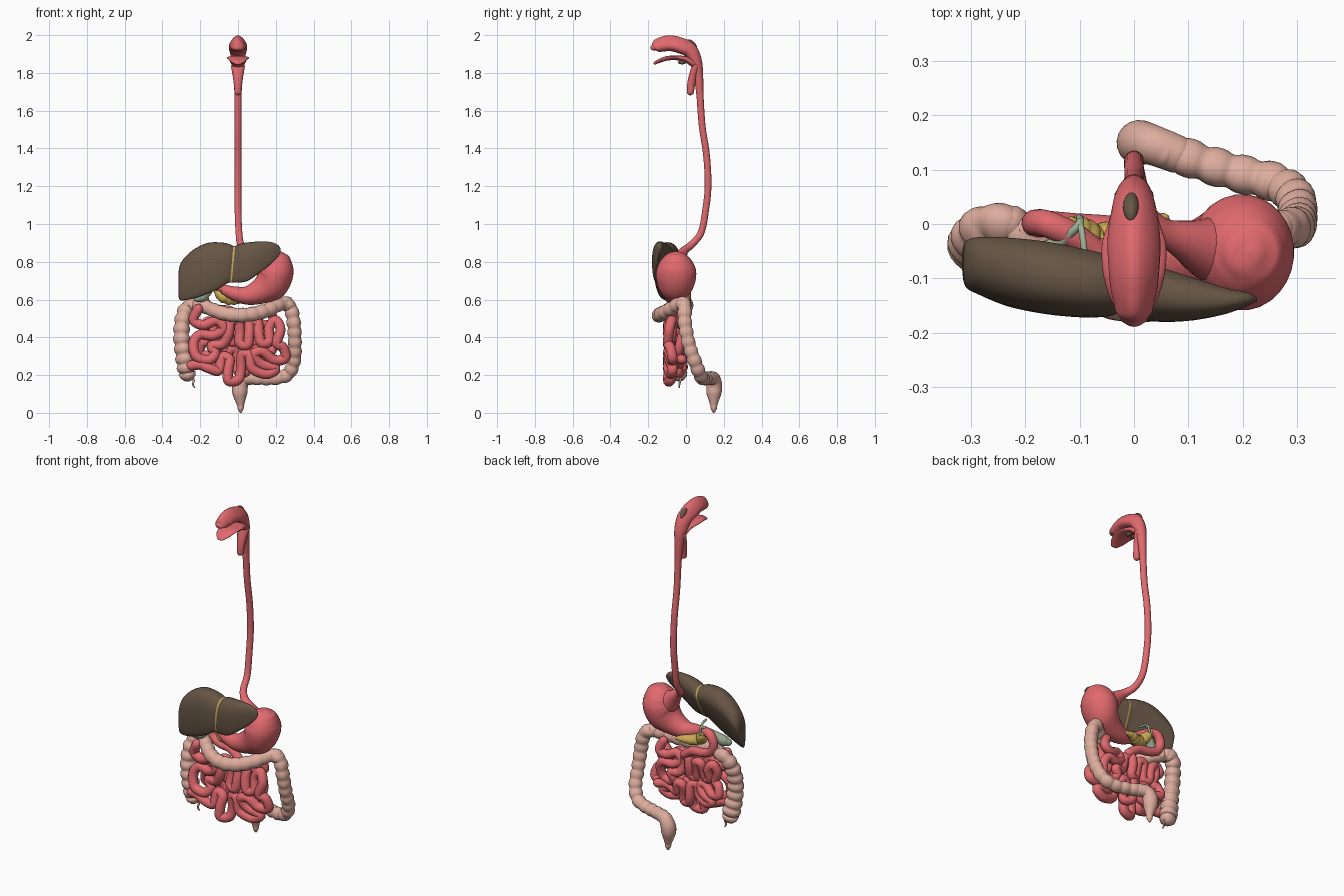
import bpy, bmesh, math
from mathutils import Vector


def material(name, rgb):
    m = bpy.data.materials.new(name)
    m.diffuse_color = (*rgb, 1)
    return m


RED = material("red tissue", (0.75, 0.142, 0.155))
COLON = material("pale pink", (0.73, 0.42, 0.34))
BROWN = material("dark brown", (0.135, 0.092, 0.06))
YELLOW = material("mustard", (0.60, 0.42, 0.09))
GREEN = material("sage green", (0.36, 0.46, 0.31))


def spline(points, steps):
    """Catmull-Rom sampling of equal-length tuples."""
    p = [points[0]] + list(points) + [points[-1]]
    out = []
    for i in range(1, len(p) - 2):
        for s in range(steps):
            t = s / steps
            out.append([0.5 * (2 * b + (c - a) * t + (2 * a - 5 * b + 4 * c - d) * t * t
                               + (3 * b - a - 3 * c + d) * t ** 3)
                        for a, b, c, d in zip(*p[i - 1:i + 3])])
    return out + [list(points[-1])]


def loft(name, rings, mats, rule=None):
    """Skin closed rings, cap both ends, shade smooth."""
    bm = bmesh.new()
    vs = [[bm.verts.new(co) for co in ring] for ring in rings]
    n = len(vs[0])
    for a, b in zip(vs, vs[1:]):
        for j in range(n):
            bm.faces.new((a[j], a[(j + 1) % n], b[(j + 1) % n], b[j]))
    bm.faces.new(vs[0])
    bm.faces.new(vs[-1])
    bmesh.ops.recalc_face_normals(bm, faces=bm.faces)
    for f in bm.faces:
        f.smooth = True
        if rule:
            f.material_index = rule(f.calc_center_median())
    me = bpy.data.meshes.new(name)
    bm.to_mesh(me)
    bm.free()
    for m in mats:
        me.materials.append(m)
    ob = bpy.data.objects.new(name, me)
    bpy.context.collection.objects.link(ob)
    return ob


def tube(name, points, mat, steps=8, sides=14, pouch=0, spacing=0.05, crest=0, round_ends=True):
    """Tube through (x, y, z, radius, x_stretch).
    pouch adds bulges along it, crest narrows its upper side."""
    pts = spline([tuple(p) + (1,) * (5 - len(p)) for p in points], steps)
    pos = [Vector(p[:3]) for p in pts]
    rad = [max(p[3], 0.001) for p in pts]
    wid = [p[4] for p in pts]
    length = 0
    for i in range(1, len(pos)):
        length += (pos[i] - pos[i - 1]).length
        rad[i] *= 1 - pouch * abs(math.cos(math.pi * length / spacing)) ** 4
    d0, d1 = (pos[0] - pos[1]).normalized(), (pos[-1] - pos[-2]).normalized()
    r0, r1 = rad[0], rad[-1]
    caps = ((0.5, 0.87), (0.87, 0.5), (0.98, 0.2)) if round_ends else ()
    head, tail = pos[0].copy(), pos[-1].copy()
    for o, k in caps:
        pos = [head + d0 * r0 * o] + pos + [tail + d1 * r1 * o]
        rad = [r0 * k] + rad + [r1 * k]
        wid = [wid[0]] + wid + [wid[-1]]
    normal, rings = None, []
    for i, c in enumerate(pos):
        t = (pos[min(i + 1, len(pos) - 1)] - pos[max(i - 1, 0)]).normalized()
        if normal is None:
            normal = t.orthogonal()
        normal = (normal - t * normal.dot(t)).normalized()
        side = t.cross(normal)
        ring = []
        for j in range(sides):
            a = 2 * math.pi * j / sides
            o = (normal * math.cos(a) + side * math.sin(a)) * rad[i]
            o *= 1 + pouch * 0.25 * math.cos(3 * a)
            o.x *= wid[i] * (1 - crest * o.z / rad[i])
            ring.append(c + o)
        rings.append(ring)
    return loft(name, rings, [mat])


def ellipsoid(name, loc, scale, mat, tilt=0):
    bpy.ops.mesh.primitive_uv_sphere_add(segments=20, ring_count=12, location=loc, rotation=(tilt, 0, 0))
    ob = bpy.context.object
    ob.name = name
    ob.scale = scale
    ob.data.materials.append(mat)
    bpy.ops.object.shade_smooth()


# Mouth roof running back and down into the throat
tube("mouth_roof", [(0, -.172, 1.935, .017, 1.5), (0, -.155, 1.943, .034, 1.0), (0, -.12, 1.953, .04, 1.02),
                    (0, -.08, 1.957, .042, 1.05), (0, -.03, 1.945, .042, 1.1), (0, .02, 1.92, .04, 1.05),
                    (0, .052, 1.865, .032, 1.1), (0, .066, 1.79, .025, 1), (0, .073, 1.69, .019)],
     RED, sides=20, crest=.4)
# Mouth floor and tongue
tube("mouth_floor", [(0, -.165, 1.85, .007, 3), (0, -.145, 1.862, .010, 4), (0, -.10, 1.877, .012, 4.6),
                     (0, -.05, 1.879, .012, 5), (0, 0, 1.872, .016, 3), (0, .045, 1.845, .02, 1.7)], RED, sides=20)
# Windpipe stub
tube("windpipe_stub", [(0, .023, 1.70, .019), (0, .026, 1.73, .021), (0, .036, 1.78, .022, 1.25),
                       (0, .052, 1.835, .021, 1.75)], RED)
# Glands
ellipsoid("upper_gland", (-.005, .031, 1.951), (.015, .034, .017), BROWN, -.75)
for sx in (-1, 1):
    ellipsoid("lower_gland", (sx * .018, -.02, 1.857), (.012, .023, .012), BROWN)

# Gullet, flaring into the stomach
tube("gullet", [(0, .072, 1.72, .019), (0, .085, 1.525, .018), (0, .108, 1.37, .018), (0, .117, 1.21, .018),
                (0, .105, 1.08, .018), (.005, .08, .955, .018), (.015, .03, .892, .019), (.05, -.01, .858, .023),
                (.095, -.03, .82, .038), (.14, -.045, .775, .06), (.18, -.05, .74, .075)], RED, sides=20)

# Stomach
tube("stomach", [(.213, -.052, .855, .002), (.213, -.052, .851, .026), (.212, -.052, .841, .048),
                 (.211, -.052, .822, .070, .95), (.207, -.052, .787, .094, .9), (.200, -.052, .74, .107, .87),
                 (.175, -.055, .685, .098, .9), (.12, -.06, .645, .07), (.05, -.065, .622, .05),
                 (-.02, -.065, .633, .037), (-.08, -.05, .655, .026)], RED, sides=28, round_ends=False)
# Duodenum
tube("duodenum", [(-.07, -.052, .655, .024), (-.115, -.02, .672, .025), (-.16, .0, .67, .025),
                  (-.182, .002, .625, .025), (-.165, .0, .575, .025), (-.11, -.005, .55, .025),
                  (-.04, -.01, .54, .025), (.02, -.02, .50, .025)], RED)
# Pancreas
tube("pancreas", [(-.115, .0, .665, .014), (-.10, -.012, .642, .03), (-.075, -.033, .615, .035),
                  (-.035, -.022, .60, .031), (.01, .0, .602, .024), (.055, .01, .598, .011)],
     YELLOW, pouch=.12, spacing=.03)
# Gallbladder and bile ducts
tube("gallbladder", [(-.215, -.09, .607, .020), (-.19, -.075, .618, .030), (-.155, -.05, .65, .022),
                     (-.125, -.025, .685, .010), (-.10, -.0, .70, .007), (-.10, .012, .66, .006)], GREEN)
tube("bile_duct", [(-.09, -.06, .72, .006), (-.095, -.02, .715, .006), (-.10, .005, .695, .006)], GREEN)

# Liver: stations of x, top z, bottom z, front y, back y
stations = [(-.316, .72, .63, -.085, -.05), (-.31, .775, .60, -.115, -.028), (-.285, .82, .596, -.13, -.018),
            (-.23, .868, .607, -.152, -.018), (-.16, .90, .63, -.166, -.025), (-.09, .902, .66, -.172, -.04),
            (-.05, .892, .685, -.17, -.05), (-.033, .884, .69, -.166, -.055), (-.024, .884, .69, -.166, -.055),
            (0, .895, .69, -.174, -.06), (.05, .903, .697, -.18, -.075), (.11, .907, .738, -.177, -.095),
            (.17, .905, .785, -.165, -.115), (.21, .89, .825, -.15, -.125), (.226, .87, .85, -.142, -.135)]
liver_rings = []
for x, zt, zb, yf, yb in spline(stations, 5):
    ring = []
    slant = .09 * math.exp(-((x + .028) / .08) ** 2)   # the cleft between the lobes leans
    for j in range(36):
        a = 2 * math.pi * j / 36
        c, s = math.cos(a), math.sin(a)
        v = math.copysign(abs(s) ** .85, s)
        depth = (yb - yf) * (.4 + .6 * min(1, (v + 1) / 1.5))   # thin lower edge near the front
        z = (zt + zb) / 2 + v * (zt - zb) / 2
        ring.append((x + slant * (z - .79), yf + depth * .5 * (1 + math.copysign(abs(c) ** .8, c)), z))
    liver_rings.append(ring)
loft("liver", liver_rings, [BROWN, YELLOW], lambda c: int(-.033 < c.x - .09 * (c.z - .79) < -.024))

# Colon
tube("ascending_colon", [(-.268, -.037, .212, .046), (-.275, -.04, .25, .051), (-.29, -.045, .33, .047),
                         (-.298, -.04, .42, .045), (-.288, -.02, .51, .044), (-.26, .003, .565, .04),
                         (-.205, -.012, .572, .037)], COLON, 12, 18, .18, .052)
tube("transverse_colon", [(-.225, -.002, .572, .036), (-.17, -.06, .56, .037), (-.09, -.12, .53, .038),
                          (0, -.143, .517, .039), (.09, -.125, .525, .039), (.17, -.08, .55, .038),
                          (.22, -.04, .575, .037), (.26, -.01, .58, .037)], COLON, 12, 18, .1, .055)
tube("descending_colon", [(.24, -.022, .58, .036), (.278, -.008, .558, .038), (.297, -.005, .47, .038),
                          (.302, .016, .36, .037), (.297, .048, .27, .037), (.265, .073, .205, .037),
                          (.20, .09, .183, .036), (.13, .11, .182, .036), (.06, .135, .185, .036)],
     COLON, 12, 18, .14, .052)
tube("rectum", [(.08, .128, .184, .035), (.035, .145, .18, .037), (.012, .15, .145, .041), (.01, .148, .105, .04),
                (.012, .147, .065, .027), (.014, .147, .038, .018), (.014, .147, .022, .016),
                (.014, .147, .009, .009)], COLON, sides=18)
# Appendix
tube("appendix", [(-.25, -.03, .20, .007), (-.235, -.03, .175, .006), (-.238, -.035, .15, .005),
                  (-.23, -.035, .135, .004)], COLON, sides=8)

# Small intestine: winding x, z path in a front layer and a mirrored back layer
coil = [(-.21, .55), (-.235, .49), (-.18, .465), (-.11, .49), (-.075, .445), (-.13, .41), (-.20, .415),
        (-.235, .37), (-.22, .30), (-.155, .28), (-.12, .315), (-.14, .355), (-.08, .365), (-.05, .42),
        (-.04, .48), (0, .49), (.01, .43), (.01, .37), (.05, .36), (.06, .42), (.065, .475), (.105, .475),
        (.11, .42), (.125, .37), (.165, .38), (.165, .45), (.20, .49), (.225, .44), (.205, .37),
        (.24, .345), (.25, .29), (.19, .28), (.13, .325), (.085, .31), (.12, .26), (.20, .235),
        (.15, .205), (.075, .235), (.06, .305), (.02, .305), (.015, .225), (0, .175), (-.05, .17),
        (-.052, .225), (-.045, .285), (-.085, .295), (-.10, .225), (-.15, .235), (-.20, .255), (-.25, .25)]
for label, sx, y, sz, dz, r in (("front", 1, -.083, 1, 0, .027), ("back", -.8, -.03, .85, .07, .025)):
    tube("small_intestine_" + label, [(x * sx, y + .012 * math.sin(i * 1.3), z * sz + dz, r)
                                      for i, (x, z) in enumerate(coil)], RED, 6, 12)
